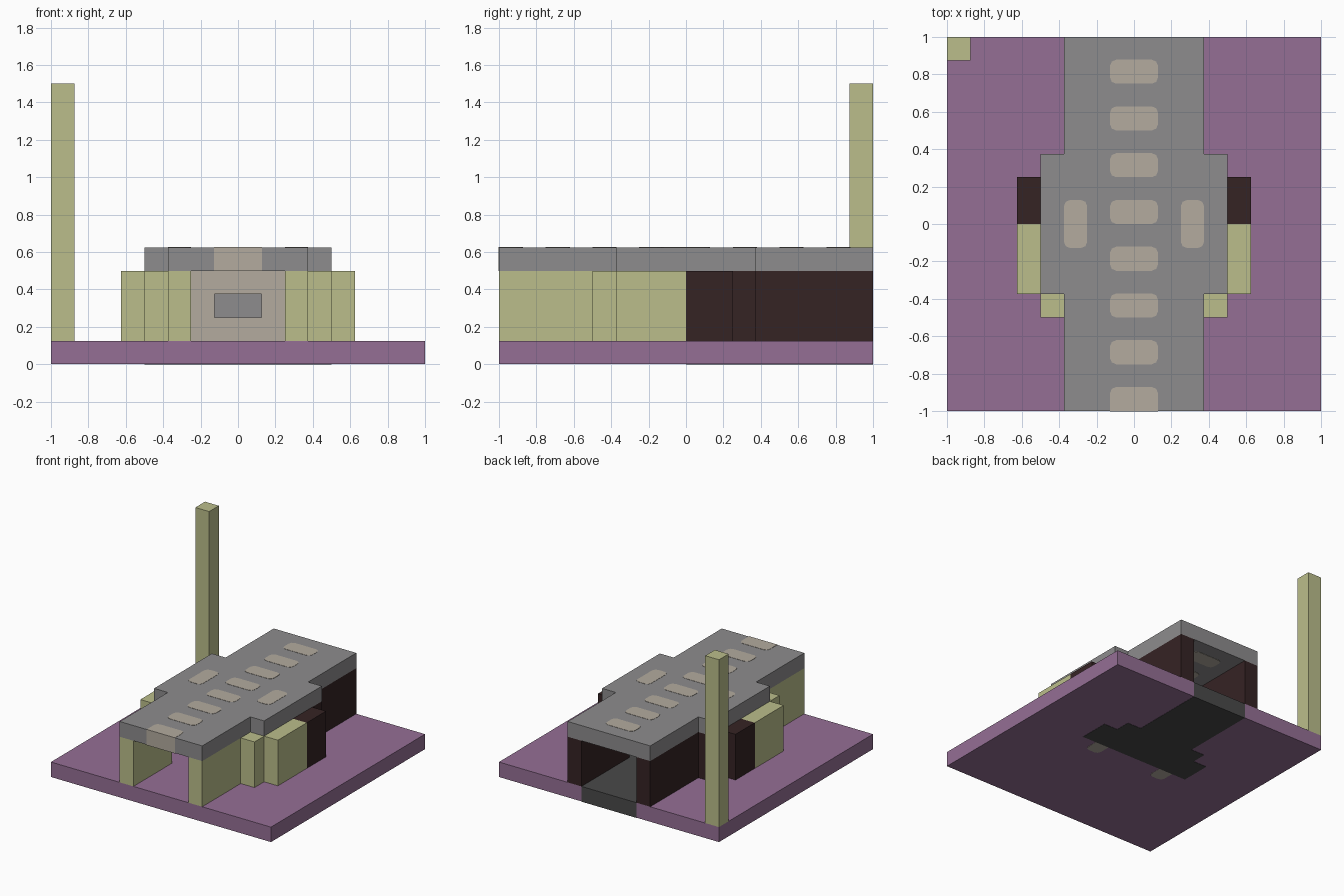
import bpy, bmesh

cube = bpy.data.objects.get("Cube")
if cube:
    bpy.data.objects.remove(cube, do_unlink=True)

U = 0.125  # grid unit: every part is laid out in eighths


def material(name, rgb):
    lin = [((c / 255 + 0.055) / 1.055) ** 2.4 for c in rgb] + [1.0]
    m = bpy.data.materials.new(name)
    m.use_nodes = True
    m.diffuse_color = lin
    m.node_tree.nodes["Principled BSDF"].inputs["Base Color"].default_value = lin
    return m


PURPLE = material("purple ground", (149, 111, 149))
GREY = material("roof grey", (141, 140, 141))
DARK = material("dark grey floor", (73, 73, 73))
OLIVE = material("pale olive", (187, 190, 139))
BROWN = material("dark brown", (53, 35, 36))
TAN = material("warm tan", (179, 171, 159))


def prism(name, outline, z0, z1, mat):
    """Extrude a flat outline (grid units) from z0 to z1 (world units)."""
    bm = bmesh.new()
    face = bm.faces.new([bm.verts.new((x * U, y * U, z0)) for x, y in outline])
    top = bmesh.ops.extrude_face_region(bm, geom=[face])["geom"]
    bmesh.ops.translate(bm, vec=(0, 0, z1 - z0),
                        verts=[v for v in top if isinstance(v, bmesh.types.BMVert)])
    bmesh.ops.recalc_face_normals(bm, faces=bm.faces)
    mesh = bpy.data.meshes.new(name)
    bm.to_mesh(mesh)
    bm.free()
    mesh.materials.append(mat)
    obj = bpy.data.objects.new(name, mesh)
    bpy.context.collection.objects.link(obj)
    return obj


def mirrored(half):
    return half + [(-x, y) for x, y in reversed(half)]


def rect(x0, x1, y0, y1):
    return [(x0, y0), (x1, y0), (x1, y1), (x0, y1)]


def rounded(x0, x1, y0, y1, square_front=False):
    """Rectangle with small cut corners; the front pair may stay square."""
    a, b = 0.27, 0.08
    front = [(x0, y0), (x1, y0)] if square_front else [
        (x0, y0 + a), (x0 + b, y0 + b), (x0 + a, y0),
        (x1 - a, y0), (x1 - b, y0 + b), (x1, y0 + a)]
    return front + [(x1, y1 - a), (x1 - b, y1 - b), (x1 - a, y1),
                    (x0 + a, y1), (x0 + b, y1 - b), (x0, y1 - a)]


# Ground slab with a notch, and the floor that fills it
notch = [(2, 8), (2, 3), (3, 3), (3, 2), (4, 2), (4, 0)]
prism("ground", mirrored([(8, -8), (8, 8)] + notch), 0.002, U, PURPLE)
prism("rear_floor", mirrored(notch), 0, U, DARK)

# Roof slab, wider in the middle
prism("roof", mirrored([(3, -8), (3, -3), (4, -3), (4, 3), (3, 3), (3, 8)]),
      4 * U, 5 * U, GREY)

# Row of roof lights along the middle, passing through the slab
for i in range(8):
    y = -8 + 2 * i
    first = i == 0
    prism(f"roof_light_{i + 1}",
          rounded(-1.03, 1.03, y - (0.02 if first else 0), y + 1.03, first),
          4 * U - 0.002, 5 * U + 0.002, TAN)

# Walls: olive in the front half, brown in the back half
walls = [
    ("front_wall", (2, 3, -8, -4), OLIVE),
    ("front_corner", (3, 4, -4, -3), OLIVE),
    ("front_wing", (4, 5, -3, 0), OLIVE),
    ("rear_wing", (4, 5, 0, 2), BROWN),
    ("rear_corner", (3, 4, 2, 3), BROWN),
    ("rear_wall", (2, 3, 3, 8), BROWN),
]
for side, s in (("left", 1), ("right", -1)):
    for name, (x0, x1, y0, y1), mat in walls:
        prism(f"{name}_{side}", rect(*sorted((s * x0, s * x1)), y0, y1), U, 4 * U, mat)
    x0, x1 = sorted((s * 2, s * 3))
    # Side roof lights and the matching ground inlays
    prism(f"side_roof_light_{side}", rounded(x0, x1, -1.03, 1.03),
          4 * U - 0.002, 5 * U + 0.002, TAN)
    prism(f"ground_inlay_{side}", rounded(x0, x1, -1, 1), 0.001, 0.12, TAN)
    # Inner partition beside the window
    prism(f"partition_{side}", rect(*sorted((s, s * 4)), -1, 0), U, 4 * U, TAN)

# Window in the inner partition
prism("window_sill", rect(-1, 1, -1, 0), U, 2 * U, TAN)
prism("window_lintel", rect(-1, 1, -1, 0), 3 * U, 4 * U, TAN)
prism("window_pane", rect(-1, 1, -0.7, -0.3), 2 * U, 3 * U, GREY)

# Tall corner post
prism("corner_post", rect(-8, -7, 7, 8), U, 12 * U, OLIVE)
